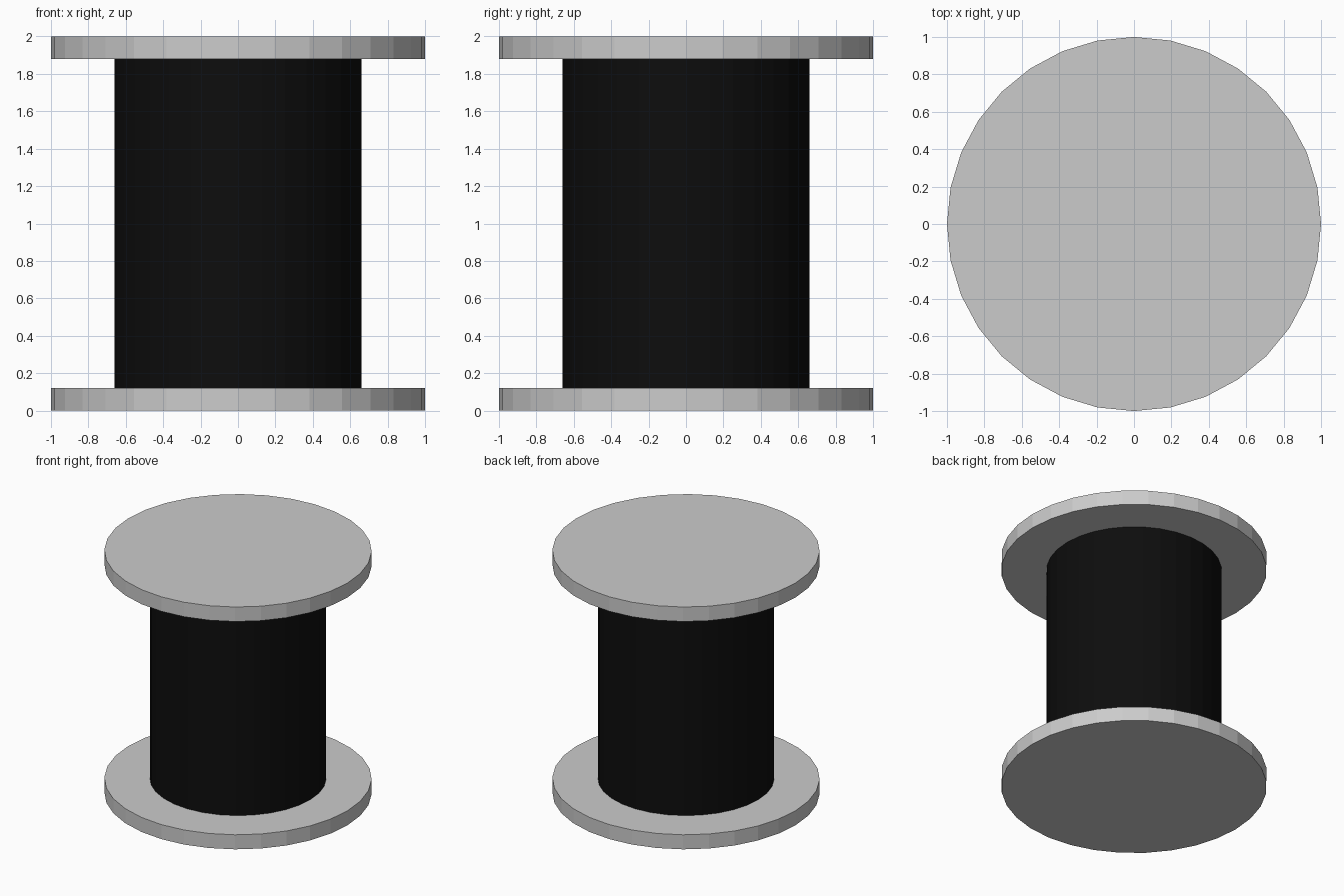
import bpy

if "Cube" in bpy.data.objects:
    bpy.data.objects.remove(bpy.data.objects["Cube"])

SIDES = 32
FLANGE_RADIUS, FLANGE_THICKNESS = 1.0, 0.12
CORE_RADIUS, HEIGHT = 0.66, 2.0


def disc(name, radius, z_low, z_high):
    """Flat-shaded upright cylinder between two heights."""
    bpy.ops.mesh.primitive_cylinder_add(
        vertices=SIDES, radius=radius, depth=z_high - z_low,
        location=(0, 0, (z_low + z_high) / 2))
    part = bpy.context.object
    part.name = name
    return part


# End flanges
disc("bottom_flange", FLANGE_RADIUS, 0, FLANGE_THICKNESS)
disc("top_flange", FLANGE_RADIUS, HEIGHT - FLANGE_THICKNESS, HEIGHT)

# Black wound core between the flanges
core = disc("core", CORE_RADIUS, FLANGE_THICKNESS, HEIGHT - FLANGE_THICKNESS)
black = bpy.data.materials.new("black")
black.diffuse_color = (0.004, 0.004, 0.004, 1)
black.use_nodes = True
black.node_tree.nodes["Principled BSDF"].inputs["Base Color"].default_value = black.diffuse_color
core.data.materials.append(black)
